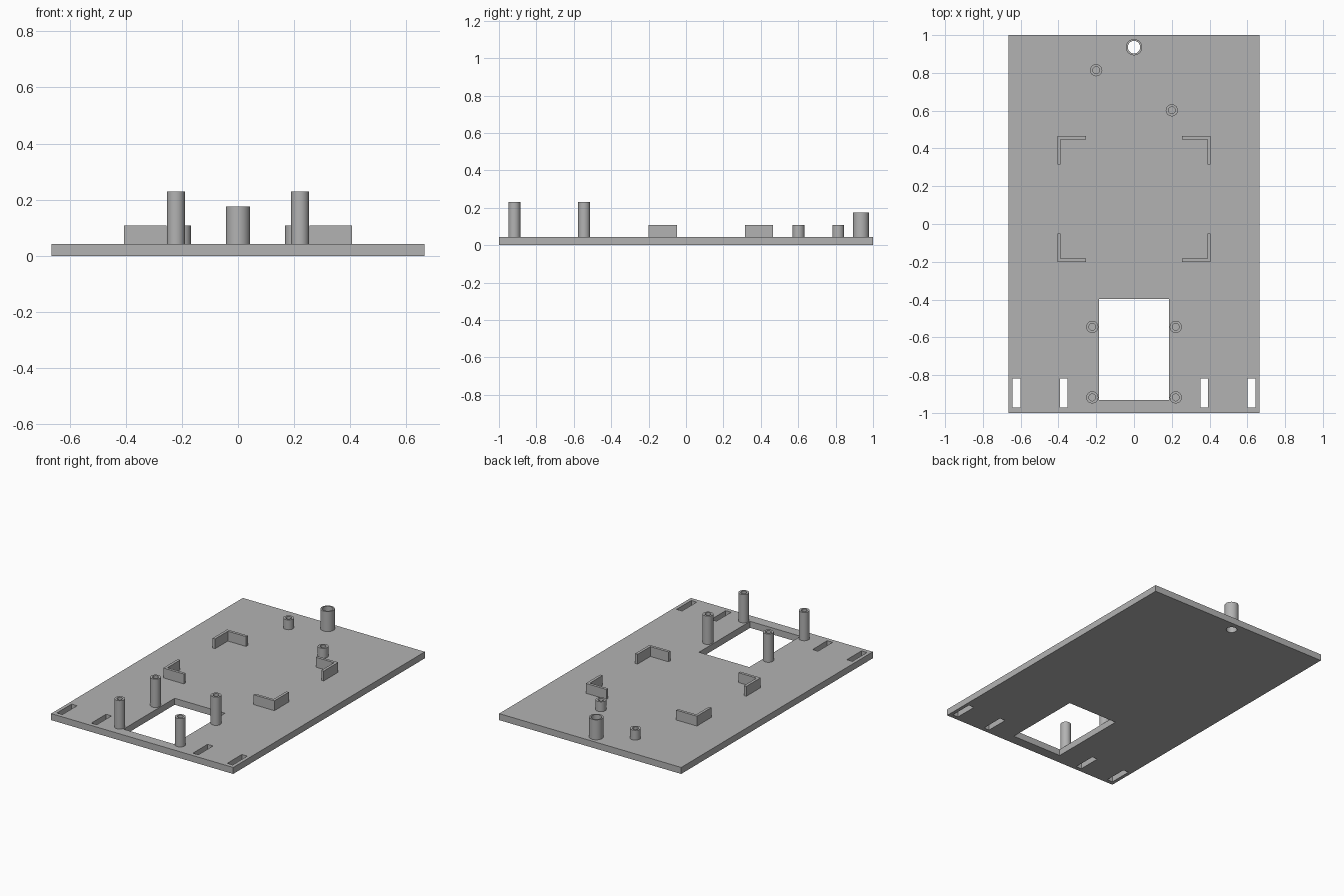
import bpy
import bmesh
import math
from mathutils import Matrix, Vector

if "Cube" in bpy.data.objects:
    bpy.data.objects.remove(bpy.data.objects["Cube"], do_unlink=True)

PLATE_TOP = 0.043
LOW_TOP = 0.108
SEGMENTS = 40

grey = bpy.data.materials.new("plain grey")
grey.use_nodes = True
colour = (0.45, 0.45, 0.45, 1)
grey.diffuse_color = colour
grey.node_tree.nodes["Principled BSDF"].inputs["Base Color"].default_value = colour


def finish(name, bm):
    bmesh.ops.recalc_face_normals(bm, faces=bm.faces)
    mesh = bpy.data.meshes.new(name)
    bm.to_mesh(mesh)
    bm.free()
    mesh.materials.append(grey)
    obj = bpy.data.objects.new(name, mesh)
    bpy.context.collection.objects.link(obj)
    return obj


def add_box(bm, x0, x1, y0, y1, z0, z1):
    centre = Vector((x0 + x1, y0 + y1, z0 + z1)) / 2
    size = Matrix.Diagonal((x1 - x0, y1 - y0, z1 - z0, 1))
    bmesh.ops.create_cube(bm, size=1, matrix=Matrix.Translation(centre) @ size)


def tube(name, x, y, outer, inner, top, through=False):
    """Hollow post standing on the plate, with a floor unless it runs through."""
    bm = bmesh.new()
    profile = [(outer, PLATE_TOP), (outer, top), (inner, top), (inner, PLATE_TOP)]
    rings = []
    for r, z in profile:
        rings.append([bm.verts.new((x + r * math.cos(a), y + r * math.sin(a), z))
                      for a in (math.tau * i / SEGMENTS for i in range(SEGMENTS))])
    for low, high in zip(rings, rings[1:]):
        for i in range(SEGMENTS):
            j = (i + 1) % SEGMENTS
            bm.faces.new((low[i], low[j], high[j], high[i]))
    if not through:
        bm.faces.new(rings[-1])
    obj = finish(name, bm)
    bpy.ops.object.select_all(action="DESELECT")
    obj.select_set(True)
    bpy.context.view_layer.objects.active = obj
    bpy.ops.object.shade_smooth_by_angle(angle=math.radians(30))


# Base plate
bm = bmesh.new()
add_box(bm, -0.665, 0.665, -1, 1, 0, PLATE_TOP)
plate = finish("base_plate", bm)

# Cutter for the window, the four strap slots and the round hole
PORT_Y, PORT_HOLE = 0.936, 0.033
bm = bmesh.new()
add_box(bm, -0.184, 0.184, -0.932, -0.398, -0.1, 0.1)
for side in (-1, 1):
    for x in (0.371, 0.622):
        add_box(bm, side * x - 0.02, side * x + 0.02, -0.972, -0.819, -0.1, 0.1)
bmesh.ops.create_cone(bm, cap_ends=True, segments=SEGMENTS, radius1=PORT_HOLE,
                      radius2=PORT_HOLE, depth=0.2,
                      matrix=Matrix.Translation((0, PORT_Y, 0)))
cutter = finish("plate_cutter", bm)
cutter.hide_render = True
cut = plate.modifiers.new("openings", "BOOLEAN")
cut.operation = "DIFFERENCE"
cut.solver = "EXACT"
cut.object = cutter
bpy.context.view_layer.objects.active = plate
bpy.ops.object.modifier_apply(modifier=cut.name)
bpy.data.objects.remove(cutter, do_unlink=True)

# Posts
tube("rear_port", 0, PORT_Y, 0.043, PORT_HOLE, 0.175, through=True)
tube("short_post_right", -0.2, 0.814, 0.032, 0.018, LOW_TOP)
tube("short_post_left", 0.2, 0.602, 0.032, 0.018, LOW_TOP)
for side, label in ((-1, "right"), (1, "left")):
    for y, place in ((-0.545, "rear"), (-0.918, "front")):
        tube(f"tall_post_{place}_{label}", side * 0.221, y, 0.032, 0.018, 0.23)

# Corner brackets: an L profile mirrored about the centre of the holder
ARM, THICK = 0.151, 0.018
for sx, label in ((-1, "right"), (1, "left")):
    for sy, place in ((-1, "front"), (1, "rear")):
        bm = bmesh.new()
        outline = [(0, 0), (ARM, 0), (ARM, THICK), (THICK, THICK), (THICK, ARM), (0, ARM)]
        face = bm.faces.new([bm.verts.new((sx * (0.406 - u), 0.133 + sy * (0.333 - v), PLATE_TOP))
                             for u, v in outline])
        made = bmesh.ops.extrude_face_region(bm, geom=[face])["geom"]
        bmesh.ops.translate(bm, vec=(0, 0, LOW_TOP - PLATE_TOP),
                            verts=[v for v in made if isinstance(v, bmesh.types.BMVert)])
        finish(f"corner_bracket_{place}_{label}", bm)
